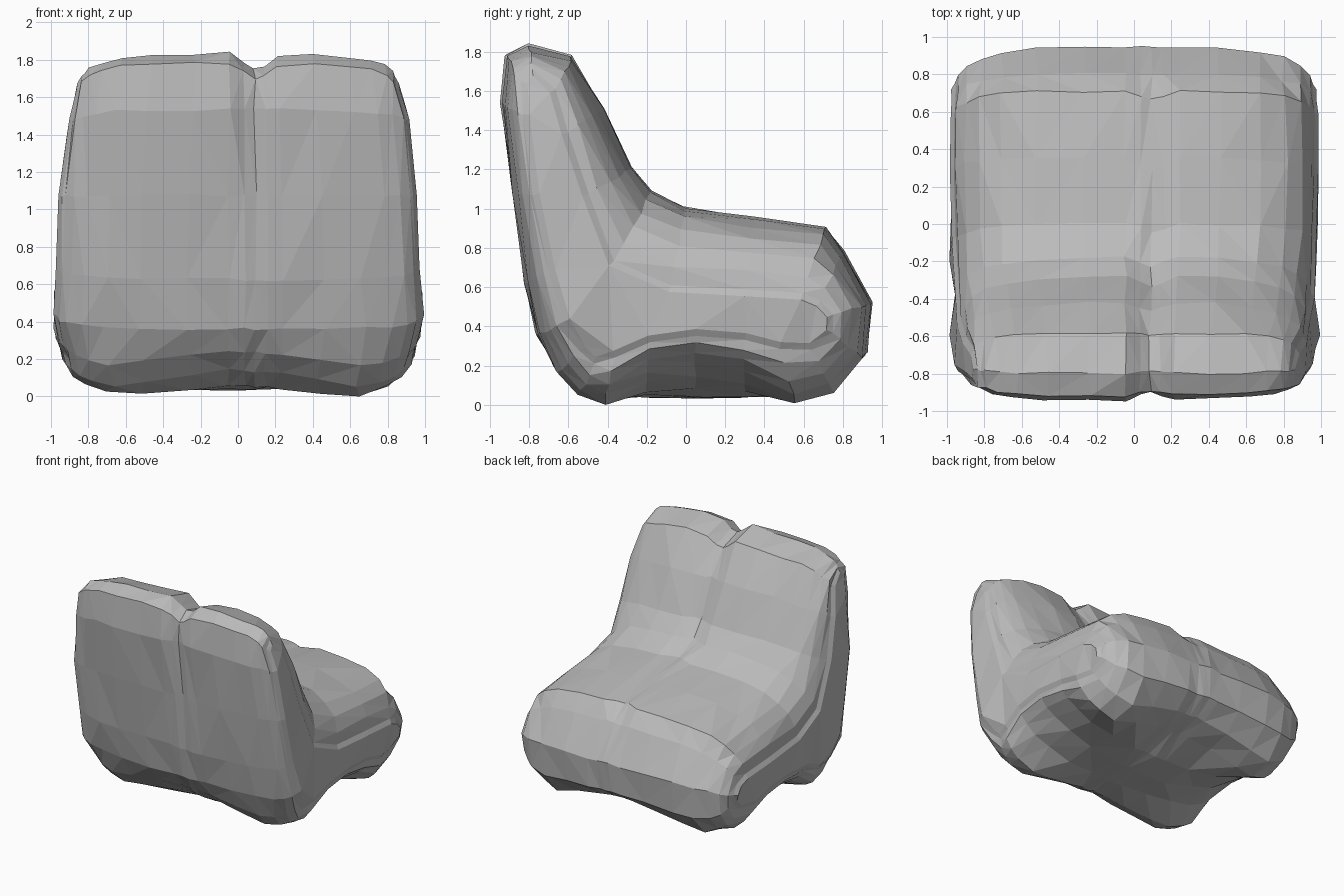
import bpy, bmesh, math, random
from mathutils import Vector

random.seed(4)
old = bpy.data.objects.get("Cube")
if old:
    bpy.data.objects.remove(old, do_unlink=True)

# One grey upholstery colour
fabric = bpy.data.materials.new("grey_fabric")
fabric.use_nodes = True
grey = (0.5, 0.5, 0.5, 1)
fabric.diffuse_color = grey
fabric.node_tree.nodes["Principled BSDF"].inputs["Base Color"].default_value = grey

# Side profile (y, z) along the middle, going up the back and over the seat
middle = [(-.56, .04), (-.67, .17), (-.76, .38), (-.82, .65), (-.88, 1.1), (-.94, 1.56),
          (-.92, 1.81), (-.8, 1.86), (-.58, 1.8), (-.42, 1.53), (-.28, 1.23), (-.18, 1.11),
          (0, 1.03), (.35, .98), (.71, .93), (.8, .81), (.95, .54), (.92, .24),
          (.77, .06), (.57, 0), (.3, .03), (.05, .05), (-.2, .05), (-.42, 0)]
# Side profile at the outer ends, with the half width there
side = [(-.47, .23, .9), (-.54, .3, .93), (-.63, .45, .975), (-.7, .7, .95),
        (-.78, 1.1, .935), (-.83, 1.5, .89), (-.85, 1.68, .85), (-.78, 1.73, .84),
        (-.66, 1.64, .86), (-.6, 1.42, .9), (-.5, 1.1, .925), (-.36, .76, .94),
        (-.08, .64, .96), (.3, .62, .97), (.6, .6, .96), (.69, .56, .95),
        (.75, .48, .95), (.74, .4, .94), (.64, .31, .93), (.48, .29, .95),
        (.3, .32, .96), (.05, .33, .96), (-.18, .32, .96), (-.36, .26, .94)]


def arch(x, y, z):
    """Raise the underside between the four corner feet."""
    low = max(0, 1 - z / .4)
    front_back = max(0, 1 - (x / .65) ** 2) * .16 * min(1, (y / .6) ** 2)
    sides = max(0, 1 - ((y - .08) / .45) ** 2) * .2 * (x / .9) ** 2
    return low * (front_back + sides)


def seam(x, y, z):
    """Pull the backrest inwards along its off-centre seam."""
    strength = max(0, 1 - abs(x - .1) / .13)
    height = min(1, max(0, (z - .8) / .6))
    centre_y = -.7 + max(0, 1.3 - z) * .1
    pull = Vector((0, centre_y - y, 0)) * .17 * height
    pull.z = -.09 * min(1, max(0, (z - 1.6) / .15))
    return pull * strength


def section(bm, t):
    """One ring across the seat at width fraction t."""
    ring = []
    blend = 1 - math.sqrt(max(0, 1 - abs(t) ** 4))
    for (my, mz), (sy, sz, width) in zip(middle, side):
        x, y, z = t * width, my + (sy - my) * blend, mz + (sz - mz) * blend
        p = Vector((x, y, z + arch(x, y, z))) + seam(x, y, z)
        ring.append(bm.verts.new(p + Vector([random.uniform(-.009, .009) for _ in "xyz"])))
    return ring


def end_cap(bm, ring, outward):
    """Close an end with a slightly bulging inset face."""
    face = bm.faces.new(ring)
    bm.normal_update()
    bmesh.ops.inset_region(bm, faces=[face], thickness=.035, depth=0)
    for v in face.verts:
        v.co.x += outward * .02
    bmesh.ops.triangulate(bm, faces=[face], ngon_method="BEAUTY")


# Loft the seat and backrest as one soft body
bm = bmesh.new()
steps = [-1, -.985, -.94, -.86, -.74, -.55, -.28, -.05, .04, .1, .16, .25,
         .48, .7, .84, .93, .985, 1]
rings = [section(bm, t) for t in steps]
count = len(middle)
for a, b in zip(rings, rings[1:]):
    for i in range(count):
        j = (i + 1) % count
        bm.faces.new((a[i], a[j], b[j], b[i]))
end_cap(bm, list(reversed(rings[0])), -1)
end_cap(bm, rings[-1], 1)
bmesh.ops.recalc_face_normals(bm, faces=bm.faces)
bmesh.ops.triangulate(bm, faces=bm.faces, quad_method="SHORT_EDGE")

# Rest on the ground
lowest = min(v.co.z for v in bm.verts)
for v in bm.verts:
    v.co.z -= lowest

mesh = bpy.data.meshes.new("armchair_body")
bm.to_mesh(mesh)
bm.free()
mesh.materials.append(fabric)
body = bpy.data.objects.new("armchair_body", mesh)
bpy.context.collection.objects.link(body)
